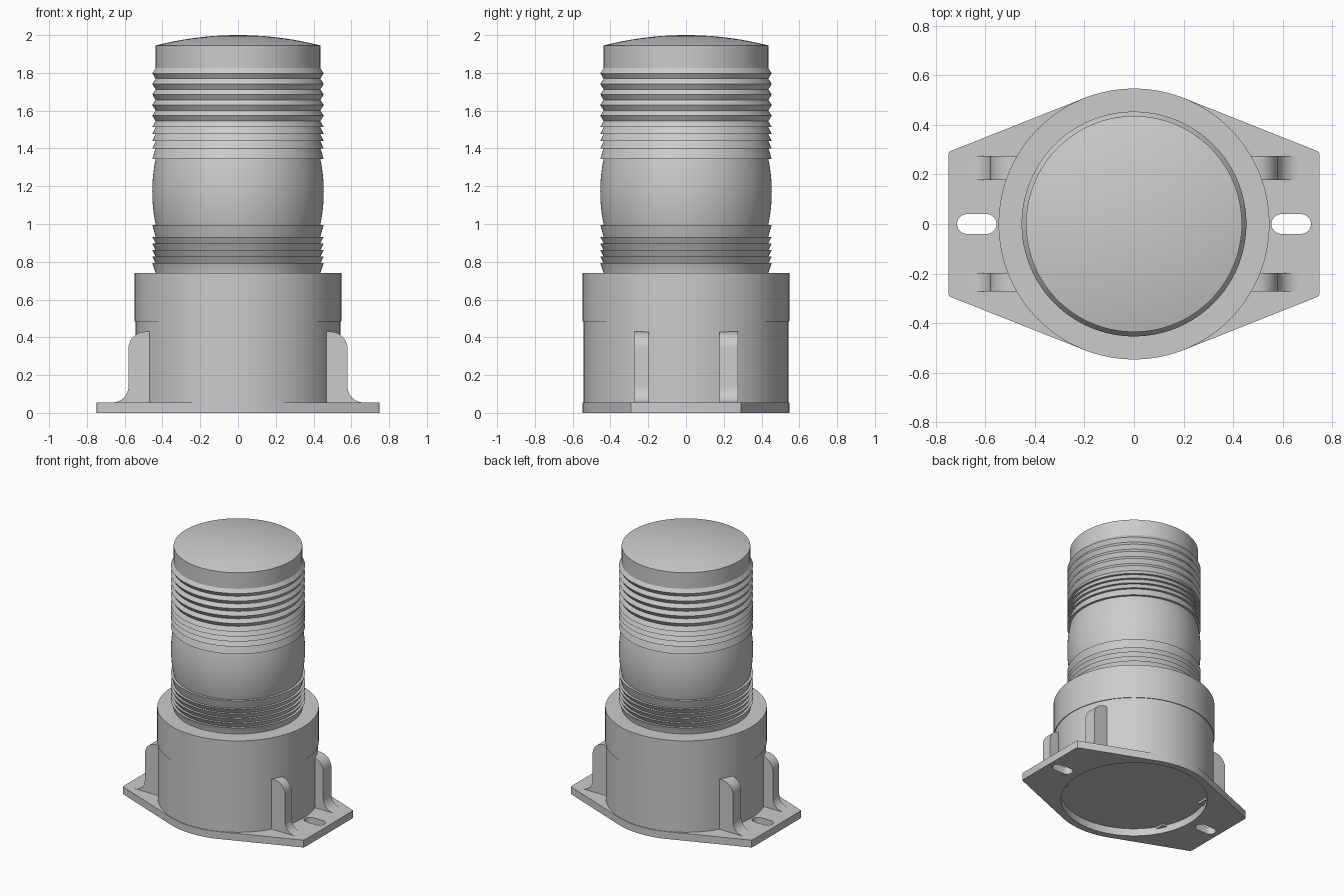
import bpy, bmesh
from math import pi, sin, cos, acos, atan2, hypot, radians

cube = bpy.data.objects.get("Cube")
if cube:
    bpy.data.objects.remove(cube)

grey = bpy.data.materials.new("plain_grey")
grey.use_nodes = True
grey.diffuse_color = (0.6, 0.6, 0.6, 1)
grey.node_tree.nodes["Principled BSDF"].inputs["Base Color"].default_value = grey.diffuse_color


def finish(name, bm):
    """Clean a bmesh, shade it and link it as an object."""
    bmesh.ops.remove_doubles(bm, verts=bm.verts, dist=1e-5)
    bmesh.ops.recalc_face_normals(bm, faces=bm.faces)
    mesh = bpy.data.meshes.new(name)
    bm.to_mesh(mesh)
    bm.free()
    mesh.materials.append(grey)
    mesh.shade_smooth()
    mesh.set_sharp_from_angle(angle=radians(25))
    obj = bpy.data.objects.new(name, mesh)
    bpy.context.collection.objects.link(obj)
    return obj


def lathe(name, profile, steps=128):
    """Turn an (r, z) profile around the z axis."""
    bm = bmesh.new()
    verts = [bm.verts.new((r, 0, z)) for r, z in profile]
    edges = [bm.edges.new(pair) for pair in zip(verts, verts[1:])]
    bmesh.ops.spin(bm, geom=verts + edges, cent=(0, 0, 0), axis=(0, 0, 1),
                   angle=2 * pi, steps=steps, use_merge=False)
    return finish(name, bm)


def arc(cx, cy, r, start, end, n):
    """Points on an arc, with angles in degrees."""
    angles = [radians(start + (end - start) * i / n) for i in range(n + 1)]
    return [(cx + r * cos(a), cy + r * sin(a)) for a in angles]


# Base cylinder with a slightly wider collar
BASE, PLATE, COLLAR, TOP = 0.547, 0.055, 0.485, 0.74
lathe("base_cylinder", [(0, PLATE), (0.542, PLATE), (0.542, COLLAR),
                        (BASE, COLLAR), (BASE, TOP), (0, TOP)])

# Column: lower barbs, barrel, upper barbs, ridges, cap and dome
IN, OUT = 0.436, 0.454
column = [(0, 0.70), (IN, 0.70)]
lower = [TOP, 0.794, 0.827, 0.862, 0.898, 0.932, 0.996]
for low, high in zip(lower, lower[1:]):
    column += [(IN, low), (OUT, high)]
for i in range(17):
    t = i / 16
    column.append((IN + 0.018 * (1 - (2 * t - 1) ** 2), 0.996 + 0.349 * t))
upper = [1.345, 1.40, 1.439, 1.476, 1.513, 1.545]
for low, high in zip(upper, upper[1:]):
    column += [(OUT, low), (IN, high)]
for i in range(5):
    z = 1.545 + 0.056 * i
    column += [(OUT, z + 0.029), (IN, z + 0.056)]
rim = 1.945
column.append((IN, rim))
rise = 2 - rim
dome = (IN ** 2 + rise ** 2) / (2 * rise)
for i in range(1, 13):
    r = IN * (1 - i / 12)
    column.append((r, 2 - dome + (dome ** 2 - r ** 2) ** 0.5))
lathe("ribbed_column", column)

# Mounting plate outline: round middle with straight tangents to the ears
cx, cy = 0.735, 0.297
tangent = atan2(cy, cx) + acos(BASE / hypot(cx, cy))
deg = tangent * 180 / pi
front_to_back = arc(0, 0, BASE, deg, 180 - deg, 24)
left_ear = [(0.75, 0.28), (0.746, 0.291), (cx, cy)]
outline = left_ear + front_to_back + [(-x, y) for x, y in reversed(left_ear)]
outline += [(-x, -y) for x, y in outline]
slots = [arc(s * 0.635 + 0.04, 0, 0.04, -90, 90, 12)
         + arc(s * 0.635 - 0.04, 0, 0.04, 90, 270, 12) for s in (-1, 1)]
recess = arc(0, 0, 0.497, 0, 360, 96)[:-1]

curve = bpy.data.curves.new("plate_outline", "CURVE")
curve.dimensions = "2D"
curve.fill_mode = "BOTH"
curve.extrude = PLATE / 2
for loop in [outline, recess] + slots:
    spline = curve.splines.new("POLY")
    spline.points.add(len(loop) - 1)
    for point, (x, y) in zip(spline.points, loop):
        point.co = (x, y, 0, 1)
    spline.use_cyclic_u = True
helper = bpy.data.objects.new("plate_outline", curve)
bpy.context.collection.objects.link(helper)
bpy.context.view_layer.update()
flat = helper.evaluated_get(bpy.context.evaluated_depsgraph_get())
bm = bmesh.new()
bm.from_mesh(flat.to_mesh())
flat.to_mesh_clear()
bpy.data.objects.remove(helper)
bmesh.ops.translate(bm, verts=bm.verts, vec=(0, 0, PLATE / 2))
finish("mounting_plate", bm)

# Four gussets with a rounded top and a flared foot
gusset = [(0.42, 0.04), (0.66, 0.04)]
gusset += arc(0.665, 0.14, 0.085, 270, 180, 10)
gusset += arc(0.49, 0.34, 0.09, 0, 90, 10) + [(0.42, 0.43)]
for side, sign in (("left", 1), ("right", -1)):
    for end, y0, y1 in (("front", -0.272, -0.197), ("back", 0.178, 0.274)):
        bm = bmesh.new()
        face = bm.faces.new([bm.verts.new((sign * x, y0, z)) for x, z in gusset])
        swept = bmesh.ops.extrude_face_region(bm, geom=[face])["geom"]
        moved = [v for v in swept if isinstance(v, bmesh.types.BMVert)]
        bmesh.ops.translate(bm, verts=moved, vec=(0, y1 - y0, 0))
        # The extrusion keeps the first face as the near cap
        finish(f"{end}_{side}_gusset", bm)
